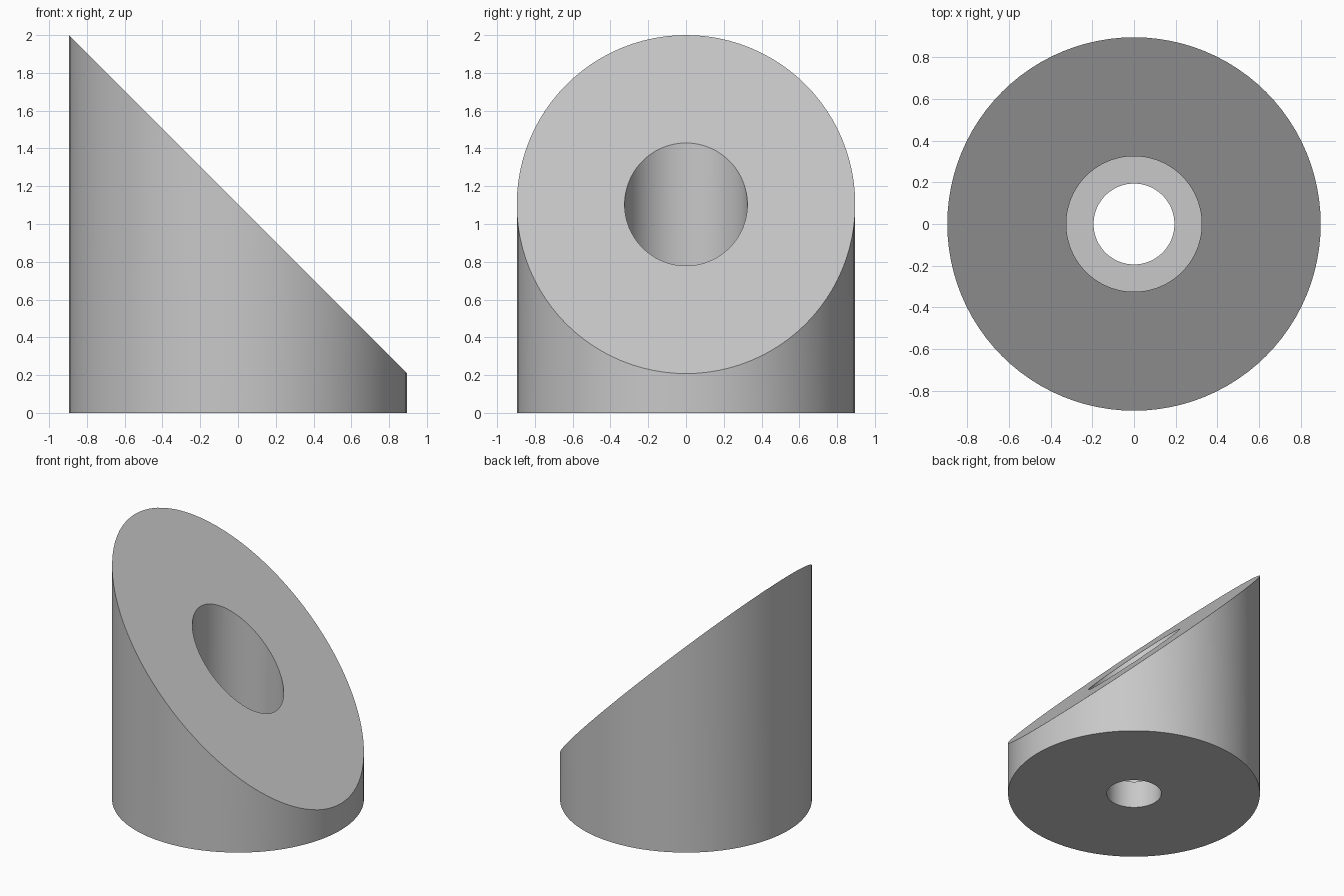
import bpy, bmesh, math

cube = bpy.data.objects.get("Cube")
if cube:
    bpy.data.objects.remove(cube, do_unlink=True)

SEGMENTS = 96
OUTER, BORE, HOLE = 0.896, 0.325, 0.194
TOP, STEP = 2.0, 0.21


def flat(z):
    return lambda x: z


def slope(x):
    # 45 degree cut falling towards +x
    return TOP - OUTER - x


# Single grey finish
grey = bpy.data.materials.new("light grey")
grey.use_nodes = True
colour = (0.58, 0.58, 0.58, 1)
grey.diffuse_color = colour
grey.node_tree.nodes["Principled BSDF"].inputs["Base Color"].default_value = colour

# Closed section: outer wall, slanted face, counterbore, ledge, through hole, base
section = [(OUTER, flat(0)), (OUTER, slope), (BORE, slope),
           (BORE, flat(STEP)), (HOLE, flat(STEP)), (HOLE, flat(0))]

bm = bmesh.new()
rings = []
for radius, height in section:
    ring = []
    for i in range(SEGMENTS):
        a = 2 * math.pi * i / SEGMENTS
        x, y = radius * math.cos(a), radius * math.sin(a)
        ring.append(bm.verts.new((x, y, height(x))))
    rings.append(ring)

for lower, upper in zip(rings, rings[1:] + rings[:1]):
    for i in range(SEGMENTS):
        j = (i + 1) % SEGMENTS
        bm.faces.new((lower[i], lower[j], upper[j], upper[i]))
bmesh.ops.recalc_face_normals(bm, faces=bm.faces)

mesh = bpy.data.meshes.new("angled_block")
bm.to_mesh(mesh)
bm.free()
mesh.materials.append(grey)

block = bpy.data.objects.new("angled_block", mesh)
bpy.context.collection.objects.link(block)

# Smooth round walls with crisp rims
bpy.ops.object.select_all(action='DESELECT')
block.select_set(True)
bpy.context.view_layer.objects.active = block
bpy.ops.object.shade_smooth_by_angle(angle=math.radians(30))
